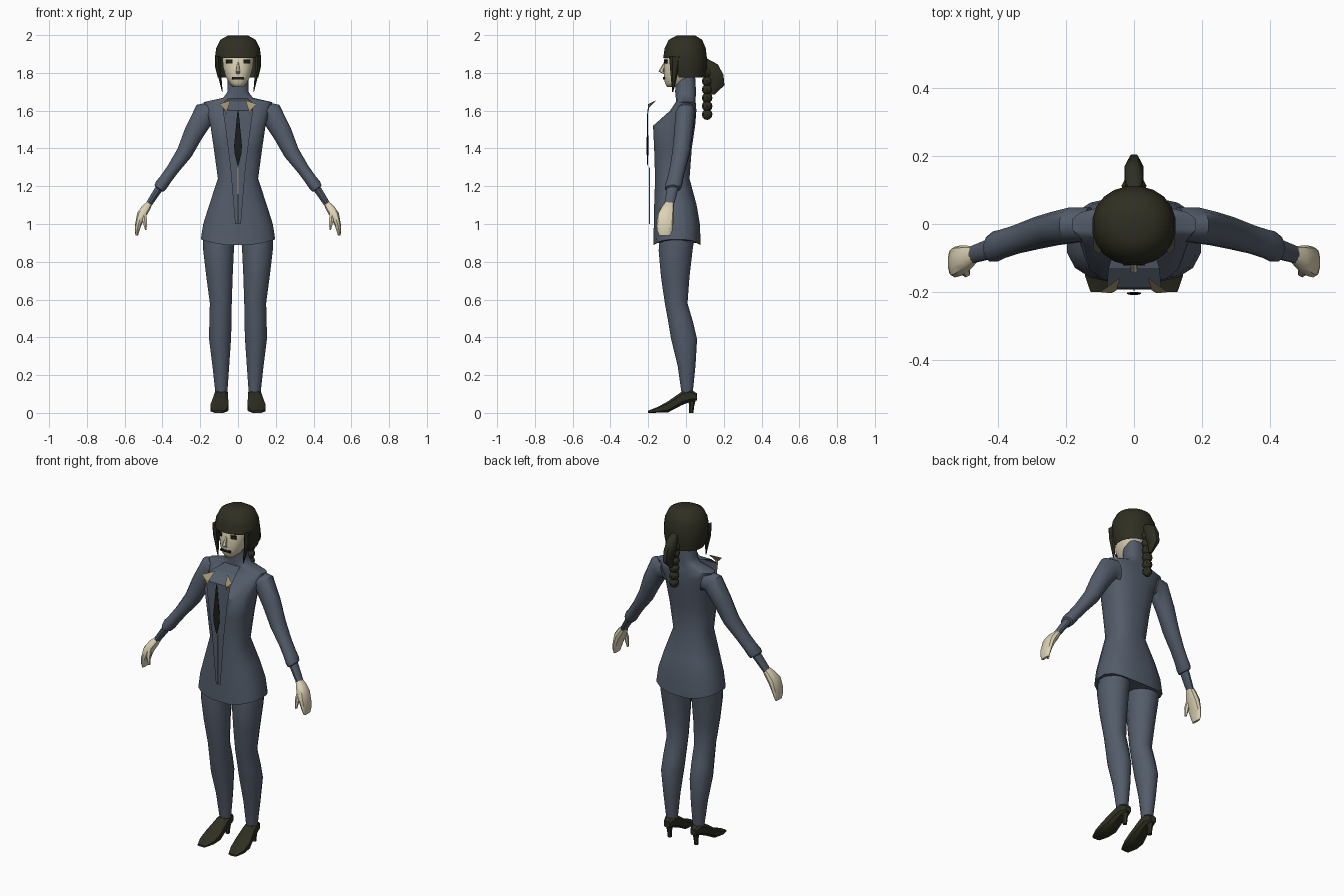
import bpy, bmesh, math
from mathutils import Vector, Matrix


def material(name, rgb):
    m = bpy.data.materials.new(name)
    m.diffuse_color = (*rgb, 1)
    return m


CLOTH = material("slate_cloth", (0.088, 0.108, 0.145))
HAIR = material("dark_hair", (0.028, 0.028, 0.016))
SKIN = material("pale_skin", (0.72, 0.65, 0.46))
BEIGE = material("beige_trim", (0.38, 0.31, 0.18))
BLACK = material("black", (0.012, 0.012, 0.010))


def finish(name, bm, mat, mirror=False, angle=40):
    bmesh.ops.recalc_face_normals(bm, faces=bm.faces)
    me = bpy.data.meshes.new(name)
    bm.to_mesh(me)
    bm.free()
    me.materials.append(mat)
    ob = bpy.data.objects.new(name, me)
    bpy.context.collection.objects.link(ob)
    if mirror:
        ob.modifiers.new("mirror", 'MIRROR')
    bpy.ops.object.select_all(action='DESELECT')
    ob.select_set(True)
    bpy.context.view_layer.objects.active = ob
    bpy.ops.object.shade_smooth_by_angle(angle=math.radians(angle))
    return ob


def loft_mesh(rings, n=12, power=2.0, cap=True):
    """Rings are (centre x, y, z, half width, half depth, tilt about y, tilt about x)."""
    bm = bmesh.new()
    loops = []
    for x, y, z, rx, ry, *tilt in rings:
        ty, tx = (list(tilt) + [0, 0])[:2]
        rot = Matrix.Rotation(math.radians(-ty), 3, 'Y') @ Matrix.Rotation(math.radians(tx), 3, 'X')
        loop = []
        for i in range(n):
            a = 2 * math.pi * (i + 0.5) / n
            c, s = math.cos(a), math.sin(a)
            p = Vector((math.copysign(abs(c) ** (2 / power), c) * rx,
                        math.copysign(abs(s) ** (2 / power), s) * ry, 0))
            loop.append(bm.verts.new(Vector((x, y, z)) + rot @ p))
        loops.append(loop)
    for a, b in zip(loops, loops[1:]):
        for i in range(n):
            j = (i + 1) % n
            bm.faces.new((a[i], a[j], b[j], b[i]))
    if cap:
        bm.faces.new(loops[0])
        bm.faces.new(loops[-1])
    return bm


def loft(name, rings, mat, n=12, power=2.0, mirror=False, angle=40):
    return finish(name, loft_mesh(rings, n, power), mat, mirror, angle)


def polygons(name, pts, faces, mat, mirror=False):
    bm = bmesh.new()
    vs = [bm.verts.new(p) for p in pts]
    for f in faces:
        bm.faces.new([vs[i] for i in f])
    return finish(name, bm, mat, mirror, 20)


def box(name, centre, size, mat, mirror=False, turn=0):
    bm = bmesh.new()
    bmesh.ops.create_cube(bm, size=1)
    bm.transform(Matrix.Translation(centre) @ Matrix.Rotation(math.radians(turn), 4, 'Z')
                 @ Matrix.Diagonal((*size, 1)))
    return finish(name, bm, mat, mirror)


# Jacket and high collar: (z, half width, front y, back y)
profile = [(0.90, .200, -.175, .080), (1.00, .187, -.172, .075), (1.10, .155, -.170, .058),
           (1.24, .108, -.165, .020), (1.40, .130, -.170, .032), (1.52, .148, -.176, .050),
           (1.60, .168, -.085, .056), (1.645, .185, -.055, .052), (1.668, .080, -.055, .052),
           (1.70, .056, -.058, .054), (1.80, .055, -.055, .048)]
bm = loft_mesh([(0, (f + b) / 2, z, w, (b - f) / 2) for z, w, f, b in profile], 16, 2.6)
for v in bm.verts:
    if v.co.z < 0.95:
        v.co.z = 0.885 + 0.035 * (v.co.x / 0.2) ** 2
finish("jacket", bm, CLOTH, angle=50)

# Front panel standing off the chest
rows = [(1.665, -.050, .050), (1.648, -.130, .075), (1.60, -.188, .080),
        (1.50, -.193, .065), (1.30, -.190, .040), (1.00, -.188, .015)]
polygons("front_panel", [(s * w, y, z) for z, y, w in rows for s in (-1, 1)],
         [(2 * i, 2 * i + 1, 2 * i + 3, 2 * i + 2) for i in range(len(rows) - 1)], CLOTH)

# Collar tips, tie and front seam
polygons("collar_tip", [(.10, -.20, 1.635), (.04, -.157, 1.655), (.052, -.195, 1.615),
                        (.066, -.203, 1.575), (.07, -.203, 1.605)],
         [(0, 1, 2, 4), (2, 3, 4)], BEIGE, mirror=True)
loft("tie", [(0, -.203, 1.60, .003, .002), (0, -.204, 1.42, .022, .005),
             (0, -.204, 1.38, .021, .005), (0, -.203, 1.31, .003, .002)], BLACK, n=8)
box("front_seam", (0, -.194, 1.15), (.004, .006, .30), BEIGE)

# Sleeves
loft("sleeve", [(.130, 0, 1.585, .066, .050, 75), (.178, -.003, 1.582, .066, .054, 50),
                (.235, -.014, 1.480, .054, .050, 30), (.283, -.026, 1.378, .044, .048, 32),
                (.345, -.045, 1.290, .034, .043, 36), (.385, -.058, 1.235, .033, .043, 36),
                (.407, -.066, 1.205, .035, .046, 36), (.418, -.070, 1.188, .031, .042, 36),
                (.420, -.072, 1.185, .021, .031, 34), (.475, -.090, 1.100, .017, .026, 32)],
     CLOTH, mirror=True)

# Hands
loft("hand", [(.468, -.089, 1.11, .016, .024, 32), (.487, -.098, 1.085, .024, .034, 30),
              (.510, -.108, 1.050, .026, .045, 22), (.527, -.112, 1.00, .018, .045, 10),
              (.534, -.112, .965, .013, .040, 0), (.536, -.112, .938, .007, .030, 0)],
     SKIN, n=10, power=2.4, mirror=True)
loft("thumb", [(.500, -.125, 1.07, .016, .016), (.494, -.143, 1.02, .014, .014),
               (.488, -.145, .968, .005, .007)], SKIN, n=6, mirror=True)

# Legs
loft("leg", [(.100, -.045, .95, .088, .095), (.103, -.055, .86, .084, .093),
             (.098, -.057, .72, .072, .078), (.091, -.052, .58, .060, .062),
             (.093, -.028, .48, .061, .068), (.095, -.010, .39, .060, .071),
             (.091, .003, .25, .046, .049), (.088, .006, .10, .032, .030)],
     CLOTH, mirror=True, angle=60)

# Shoes: rings run from heel to toe in vertical slices
loft("shoe", [(.088, .058, .085, .020, .020, 0, 90), (.088, .020, .092, .036, .036, 0, 90),
              (.090, -.020, .078, .038, .038, 0, 90), (.097, -.095, .032, .050, .031, 0, 90),
              (.101, -.150, .016, .046, .016, 0, 90), (.103, -.200, .006, .026, .006, 0, 90)],
     HAIR, n=8, power=3, mirror=True, angle=30)
loft("shoe_heel", [(.088, .034, .095, .026, .026), (.088, .030, .04, .014, .014),
                   (.088, .027, 0, .012, .012)], HAIR, n=6, mirror=True)

# Head, nose, mouth and eyes
head = [(1.725, .024, -.100, -.045), (1.745, .046, -.112, .000), (1.78, .066, -.119, .040),
        (1.83, .080, -.118, .070), (1.90, .086, -.112, .085), (1.95, .070, -.09, .07)]
loft("head", [(0, (f + b) / 2, z, w, (b - f) / 2) for z, w, f, b in head],
     SKIN, n=16, power=2.3, angle=60)
loft("nose", [(0, -.112, 1.855, .006, .006), (0, -.131, 1.808, .012, .015),
              (0, -.115, 1.795, .010, .006)], SKIN, n=6)
box("mouth", (0, -.117, 1.772), (.066, .009, .012), BLACK)
box("eye", (.045, -.107, 1.860), (.034, .009, .020), BLACK, mirror=True, turn=18)

# Hair cap, opened below the fringe at the face
cap = [(1.997, .055, .050, 0), (1.975, .095, .090, -.003), (1.93, .117, .110, -.004),
       (1.88, .124, .117, -.005), (1.83, .122, .112, 0), (1.775, .108, .098, .008)]
bm = loft_mesh([(0, y, z, w, d) for z, w, d, y in cap], 20, 2.1, cap=False)
bm.verts.ensure_lookup_table()
bm.faces.new(bm.verts[:20])
bmesh.ops.delete(bm, geom=[f for f in bm.faces if f.calc_center_median().z < 1.875
                           and f.calc_center_median().y < -.045], context='FACES')
finish("hair_cap", bm, HAIR)
loft("side_lock", [(.105, -.055, 1.89, .017, .035), (.103, -.060, 1.82, .014, .024),
                   (.083, -.070, 1.70, .002, .003)], HAIR, n=6, mirror=True)

# Ponytail knot and hanging braid
loft("ponytail", [(0, .100, 1.875, .018, .014), (0, .128, 1.845, .028, .044),
                  (0, .150, 1.79, .030, .052), (0, .165, 1.735, .024, .042),
                  (0, .140, 1.685, .008, .012)], HAIR, n=8)
for i in range(6):
    bm = bmesh.new()
    bmesh.ops.create_uvsphere(bm, u_segments=8, v_segments=6, radius=1)
    bm.transform(Matrix.Translation((0, .112, 1.80 - .044 * i))
                 @ Matrix.Diagonal((.037 - .002 * i, .028, .029, 1)))
    finish("braid_bead", bm, HAIR)
